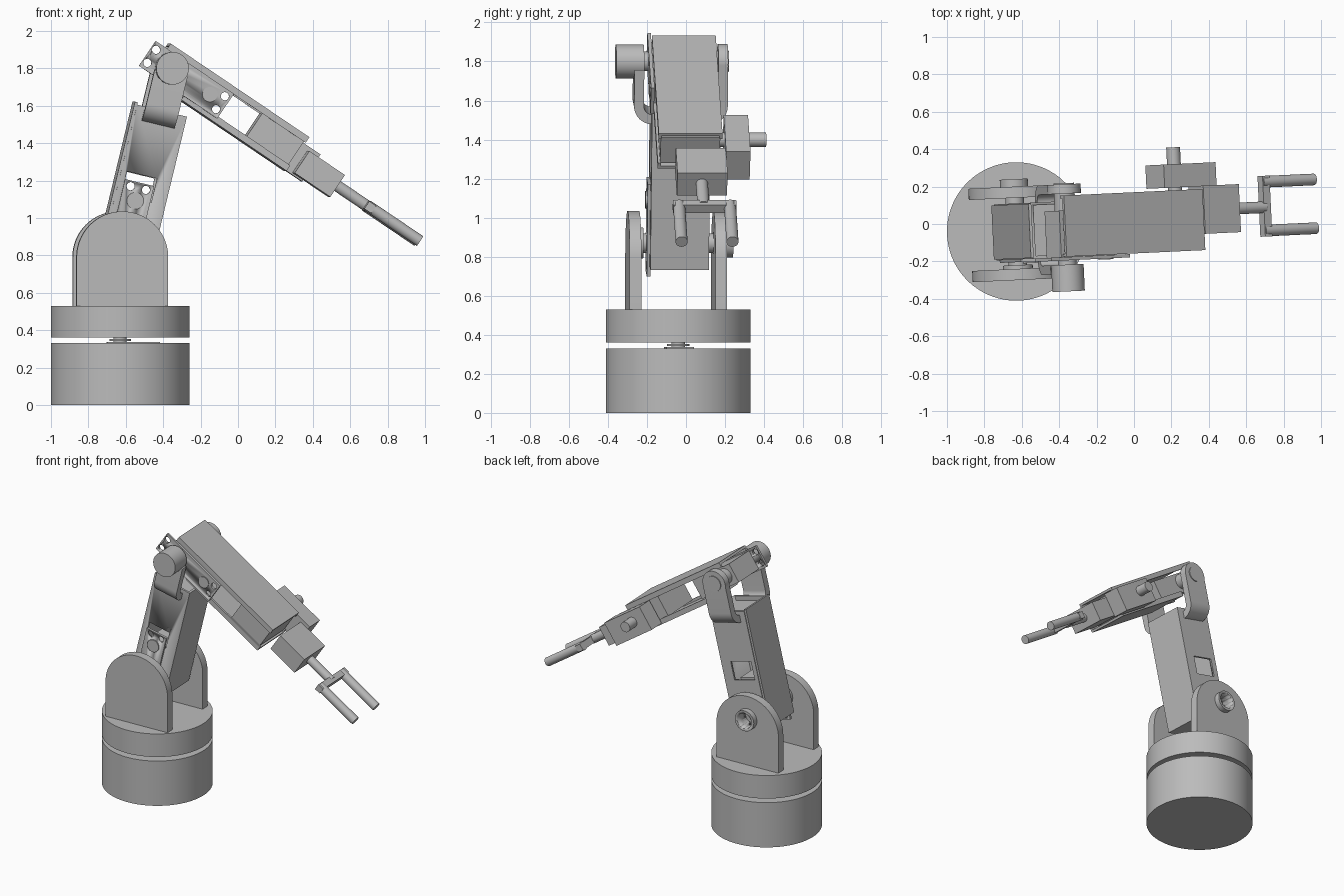
import bpy, bmesh
from math import radians, sin, cos, pi
from mathutils import Matrix

if "Cube" in bpy.data.objects:
    bpy.data.objects.remove(bpy.data.objects["Cube"], do_unlink=True)

grey = bpy.data.materials.new("plain_grey")
grey.use_nodes = True
grey.diffuse_color = (0.5, 0.5, 0.5, 1)
grey.node_tree.nodes["Principled BSDF"].inputs["Base Color"].default_value = (0.5, 0.5, 0.5, 1)

# Frames: turntable, upper arm (z along the arm), forearm (x along the arm)
TURN = Matrix.Translation((-0.63, -0.04, 0)) @ Matrix.Rotation(radians(2.7), 4, 'Z')
UPPER = TURN @ Matrix.Translation((0.63, 0, 0)) @ Matrix.Rotation(radians(13.6), 4, 'Y')
FORE = TURN @ Matrix.Translation((0.265, 0, 1.80)) @ Matrix.Rotation(radians(34), 4, 'Y')
AXES = {'X': Matrix.Rotation(pi / 2, 4, 'Y'), 'Y': Matrix.Rotation(-pi / 2, 4, 'X'), 'Z': Matrix()}


def finish(name, bm, frame):
    bmesh.ops.recalc_face_normals(bm, faces=bm.faces)
    mesh = bpy.data.meshes.new(name)
    bm.to_mesh(mesh)
    bm.free()
    mesh.materials.append(grey)
    obj = bpy.data.objects.new(name, mesh)
    bpy.context.collection.objects.link(obj)
    obj.matrix_world = frame
    bpy.ops.object.select_all(action='DESELECT')
    obj.select_set(True)
    bpy.context.view_layer.objects.active = obj
    bpy.ops.object.shade_smooth_by_angle(angle=radians(30))
    return obj


def box(name, frame, xs, ys, zs):
    bm = bmesh.new()
    bmesh.ops.create_cube(bm, size=1)
    for v in bm.verts:
        for i, (lo, hi) in enumerate((xs, ys, zs)):
            v.co[i] = lo if v.co[i] < 0 else hi
    return finish(name, bm, frame)


def rod(name, frame, axis, centre, radius, span, sides=48):
    """Cylinder along an axis; centre gives the point, span the range on the axis."""
    bm = bmesh.new()
    place = list(centre)
    place['XYZ'.index(axis)] = sum(span) / 2
    bmesh.ops.create_cone(bm, cap_ends=True, segments=sides, radius1=radius, radius2=radius,
                          depth=abs(span[1] - span[0]),
                          matrix=Matrix.Translation(place) @ AXES[axis])
    return finish(name, bm, frame)


def plate(name, frame, axis, outline, span):
    """Outline extruded along X (points are y, z) or Y (points are x, z)."""
    bm = bmesh.new()
    lo, hi = span
    verts = [bm.verts.new((lo, a, b) if axis == 'X' else (a, lo, b)) for a, b in outline]
    face = bm.faces.new(verts)
    out = bmesh.ops.extrude_face_region(bm, geom=[face])
    move = (hi - lo, 0, 0) if axis == 'X' else (0, hi - lo, 0)
    bmesh.ops.translate(bm, vec=move, verts=[g for g in out['geom'] if isinstance(g, bmesh.types.BMVert)])
    return finish(name, bm, frame)


def arc(cx, cz, r, a0, a1, n=24):
    return [(cx + r * cos(radians(a0 + (a1 - a0) * i / n)),
             cz + r * sin(radians(a0 + (a1 - a0) * i / n))) for i in range(n + 1)]


def cut(obj, cutter):
    cutter.hide_render = True
    mod = obj.modifiers.new("cut", 'BOOLEAN')
    mod.operation, mod.solver, mod.object = 'DIFFERENCE', 'EXACT', cutter
    bpy.context.view_layer.update()
    bpy.ops.object.select_all(action='DESELECT')
    bpy.context.view_layer.objects.active = obj
    bpy.ops.object.modifier_apply(modifier=mod.name)
    bpy.data.objects.remove(cutter, do_unlink=True)


# Base and turntable
rod("base_drum", TURN, 'Z', (0, 0, 0), 0.37, (0, 0.33), 96)
rod("turntable", TURN, 'Z', (0, 0, 0), 0.37, (0.36, 0.53), 96)
rod("turntable_shaft", TURN, 'Z', (0, 0, 0), 0.035, (0.33, 0.36))
rod("turntable_horn", TURN, 'Z', (0, 0, 0), 0.058, (0.343, 0.353))
box("base_motor_top", TURN, (-0.07, 0.21), (-0.07, 0.07), (0.32, 0.337))

# Shoulder cheeks with arched tops
PIVOT = (0, 0, 0.87)
arch = [(-0.245, 0.53), (0.245, 0.53)] + arc(0, 0.79, 0.245, 0, 180, 40)
plate("front_cheek", TURN, 'Y', arch, (-0.26, -0.20))
rear = plate("rear_cheek", TURN, 'Y', arch, (0.18, 0.24))
cut(rear, rod("hole_cutter", TURN, 'Y', PIVOT, 0.055, (0.1, 0.4)))
bush = rod("rear_bushing", TURN, 'Y', PIVOT, 0.075, (0.185, 0.28))
cut(bush, rod("hole_cutter", TURN, 'Y', PIVOT, 0.055, (0.1, 0.4)))
rod("rear_shoulder_pin", TURN, 'Y', PIVOT, 0.05, (0.14, 0.185))
rod("front_shoulder_horn", TURN, 'Y', PIVOT, 0.08, (-0.205, -0.18))
rod("front_shoulder_pin", TURN, 'Y', PIVOT, 0.05, (-0.20, -0.14))

# Upper arm: rectangular tube with side windows
arm = box("upper_arm", UPPER, (-0.908, -0.634), (-0.15, 0.15), (0.60, 1.432))
cut(arm, box("bore_cutter", UPPER, (-0.893, -0.649), (-0.135, 0.135), (0.615, 1.5)))
cut(arm, box("window_cutter", UPPER, (-0.877, -0.712), (-0.3, 0.3), (0.94, 1.073)))
box("upper_arm_back_panel", UPPER, (-0.923, -0.908), (-0.145, 0.145), (0.60, 1.445))
box("upper_arm_end_cap", UPPER, (-0.90, -0.64), (-0.14, 0.14), (1.38, 1.40))


def motor(name, frame, along, mid, centre, body, ears, depth, holes):
    """Motor body with a thin mounting flange pierced by two holes at each end."""
    def rect(span, half):
        pair = (centre - half, centre + half)
        return (pair, span) if along == 'Z' else (span, pair)
    xs, zs = rect(body, 0.07)
    box(name + "_body", frame, xs, depth, zs)
    xs, zs = rect(ears, 0.08)
    flange = box(name + "_flange", frame, xs, (depth[0] - 0.012, depth[0] + 0.006), zs)
    for end in holes:
        for side in (-0.042, 0.042):
            spot = (centre + side, 0, end) if along == 'Z' else (end, 0, centre + side)
            cut(flange, rod("hole_cutter", frame, 'Y', spot, 0.022, (-0.3, 0), 20))


motor("shoulder_motor", UPPER, 'Z', 0, -0.798, (0.62, 0.94), (0.545, 1.03), (-0.152, 0.10), (0.575, 1.0))
rod("shoulder_motor_boss", UPPER, 'Y', (-0.798, 0, 0.93), 0.045, (-0.172, -0.15))

# Elbow straps: bent plates rising from the upper arm walls
MID, HALF = -0.775, 0.09
hook = arc(0.145, 1.45, 0.095, -90, 0, 12)
inner = arc(0.145, 1.45, 0.045, 0, -90, 12)
for name, side, top in (("front_strap", -1, 1.64), ("rear_strap", 1, 1.665)):
    outline = [(side * y, z) for y, z in hook + [(0.24, top), (0.19, top)] + inner]
    plate(name, UPPER, 'X', outline, (MID - HALF, MID + HALF))
HUB = (0, 0, 0)
crown = arc(0, 0, HALF, 0, 360, 47)[:-1]
plate("rear_strap_crown", FORE, 'Y', crown, (0.19, 0.24))
rod("rear_elbow_cap", FORE, 'Y', HUB, 0.055, (0.235, 0.246))
rod("rear_elbow_pin", FORE, 'Y', HUB, 0.055, (0.05, 0.195))
rod("elbow_drum", FORE, 'Y', HUB, 0.087, (-0.333, -0.19))
rod("front_elbow_pin", FORE, 'Y', HUB, 0.05, (-0.195, -0.14))

# Forearm: top and bottom panels with narrow lips, open at the sides
for name, start, sign in (("top", -0.075, 1), ("bottom", 0.14, -1)):
    zs = sorted((sign * 0.092, sign * 0.109))
    lip = sorted((sign * 0.073, sign * 0.095))
    box("forearm_" + name + "_panel", FORE, (start, 0.82), (-0.147, 0.18), zs)
    box("forearm_" + name + "_front_lip", FORE, (start, 0.82), (-0.147, -0.132), lip)
    box("forearm_" + name + "_rear_lip", FORE, (start, 0.82), (0.165, 0.18), lip)
motor("elbow_motor", FORE, 'X', 0, -0.005, (-0.08, 0.27), (-0.15, 0.355), (-0.155, 0.10), (-0.122, 0.322))
rod("elbow_motor_boss", FORE, 'Y', (0.25, 0, 0), 0.04, (-0.172, -0.15))
box("wrist_motor", FORE, (0.54, 0.81), (-0.135, 0.17), (-0.078, 0.076))

# Wrist: offset side block with pivot, then the main block
box("wrist_side_block", FORE, (0.60, 0.935), (0.195, 0.32), (-0.10, 0.075))
rod("wrist_pivot", FORE, 'Y', (0.717, 0, 0), 0.037, (0.15, 0.41))
box("wrist_block", FORE, (0.865, 1.095), (-0.06, 0.197), (-0.091, 0.05))

# Gripper fork
GRIP = -0.018
rod("gripper_stem", FORE, 'X', (0, 0.067, GRIP), 0.031, (1.09, 1.30), 32)
box("gripper_palm", FORE, (1.28, 1.325), (-0.09, 0.235), (GRIP - 0.024, GRIP + 0.024))
for name, y in (("front_finger", -0.058), ("rear_finger", 0.203)):
    rod(name, FORE, 'X', (0, y, GRIP), 0.031, (1.285, 1.625), 32)
